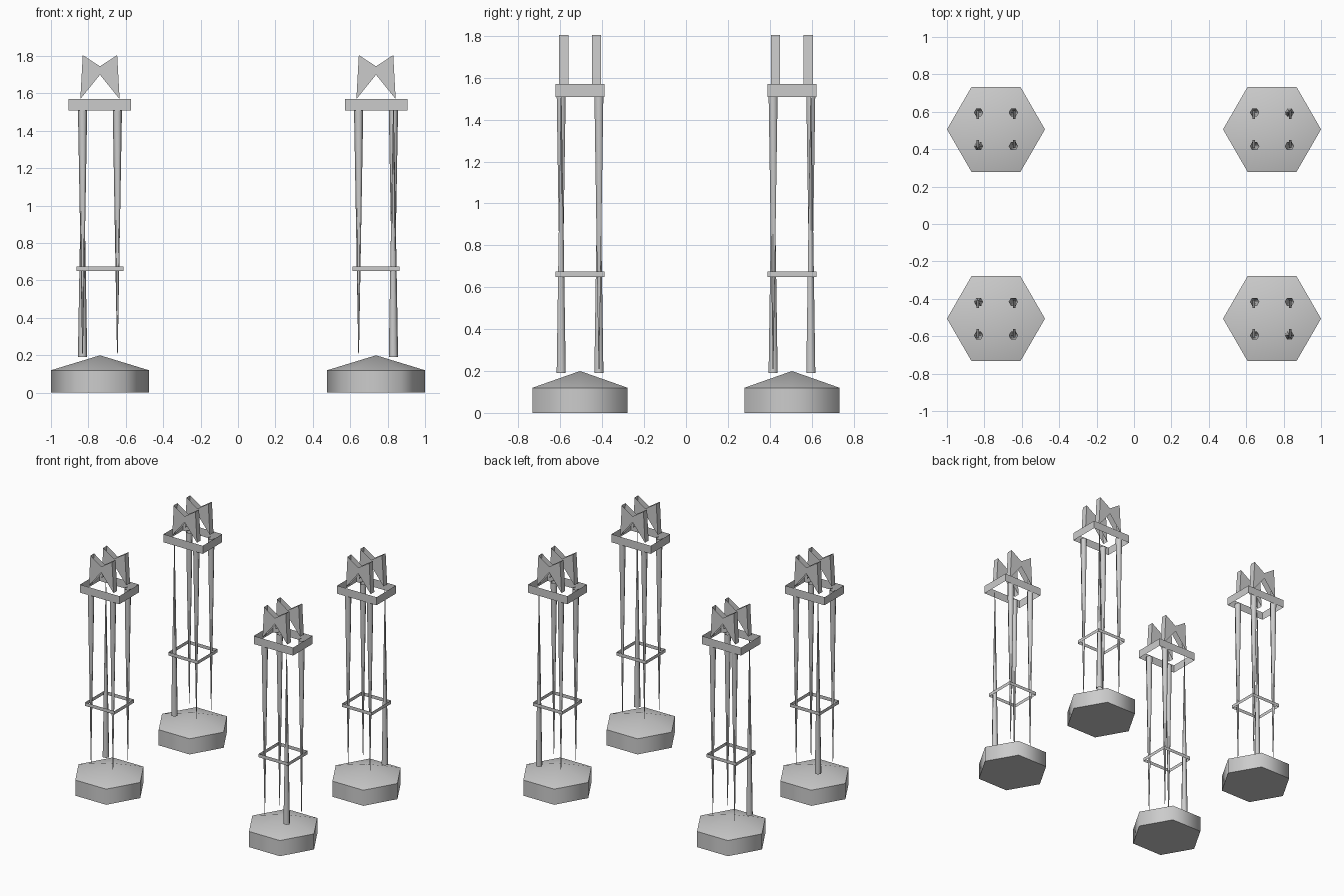
import bpy, bmesh, math
from mathutils import Vector

cube = bpy.data.objects.get("Cube")
if cube:
    bpy.data.objects.remove(cube, do_unlink=True)

grey = bpy.data.materials.new("plain grey")
grey.use_nodes = True
grey.diffuse_color = (0.6, 0.6, 0.6, 1)
grey.node_tree.nodes["Principled BSDF"].inputs["Base Color"].default_value = (0.6, 0.6, 0.6, 1)


def finish(bm, name, location, smooth=False):
    bmesh.ops.recalc_face_normals(bm, faces=bm.faces)
    mesh = bpy.data.meshes.new(name)
    bm.to_mesh(mesh)
    bm.free()
    mesh.materials.append(grey)
    obj = bpy.data.objects.new(name, mesh)
    obj.location = location
    bpy.context.collection.objects.link(obj)
    if smooth:
        bpy.ops.object.select_all(action='DESELECT')
        obj.select_set(True)
        bpy.context.view_layer.objects.active = obj
        bpy.ops.object.shade_smooth_by_angle(angle=math.radians(64))
    return obj


def ring(bm, radius, z, sides):
    return [bm.verts.new((radius * math.cos(a), radius * math.sin(a), z))
            for a in (2 * math.pi * i / sides for i in range(sides))]


def bridge(bm, low, high):
    for i in range(len(low)):
        j = (i + 1) % len(low)
        bm.faces.new((low[i], low[j], high[j], high[i]))


# Hexagonal plinth with a shallow pointed top
def plinth(name, location):
    bm = bmesh.new()
    low, high = ring(bm, 0.262, 0, 6), ring(bm, 0.262, 0.12, 6)
    apex = bm.verts.new((0, 0, 0.2))
    bm.faces.new(low[::-1])
    bridge(bm, low, high)
    for i in range(6):
        bm.faces.new((high[i], high[(i + 1) % 6], apex))
    finish(bm, name, location, smooth=True)


# Slim open leg that tapers almost to a point
def leg(name, location, z0, z1, r0, r1):
    bm = bmesh.new()
    bridge(bm, ring(bm, r0, z0, 6), ring(bm, r1, z1, 6))
    finish(bm, name, location, smooth=True)


# Rectangular band made of four upright walls
def band(name, location, hx, hy, z0, z1):
    bm = bmesh.new()
    corners = [(-hx, -hy), (hx, -hy), (hx, hy), (-hx, hy)]
    low = [bm.verts.new((x, y, z0)) for x, y in corners]
    high = [bm.verts.new((x, y, z1)) for x, y in corners]
    bridge(bm, low, high)
    finish(bm, name, location)


# Notched crest: two matching plates joined by end walls
def crest(name, location):
    profile = [(-0.105, 0), (0, 0.13), (0.105, 0), (0.092, 0.235), (0, 0.175), (-0.092, 0.235)]
    bm = bmesh.new()
    front = [bm.verts.new((x, -0.022, z)) for x, z in profile]
    back = [bm.verts.new((x, 0.022, z)) for x, z in profile]
    bm.faces.new(front)
    bm.faces.new(back[::-1])
    for a, b in ((2, 3), (5, 0)):
        bm.faces.new((front[b], front[a], back[a], back[b]))
    finish(bm, name, location)


# Four towers, one at each corner
for tx in (-1, 1):
    for ty in (-1, 1):
        tag = ("front" if ty < 0 else "back") + ("_left" if tx > 0 else "_right")
        centre = Vector((0.738 * tx, 0.506 * ty, 0))
        plinth(tag + "_plinth", centre)
        band(tag + "_lower_band", centre, 0.125, 0.118, 0.65, 0.676)
        band(tag + "_upper_band", centre, 0.167, 0.118, 1.508, 1.57)
        for sy in (-1, 1):
            crest(f"{tag}_crest", centre + Vector((0, 0.078 * sy, 1.57)))
            for sx in (-1, 1):
                spot = centre + Vector((0.093 * sx, 0.09 * sy, 0))
                # One outer leg per tower stands thick end down
                if sx == tx and sy == tx * ty:
                    leg(tag + "_standing_leg", spot, 0.19, 1.53, 0.025, 0.002)
                else:
                    leg(tag + "_hanging_leg", spot, 0.21, 1.53, 0.002, 0.025)
